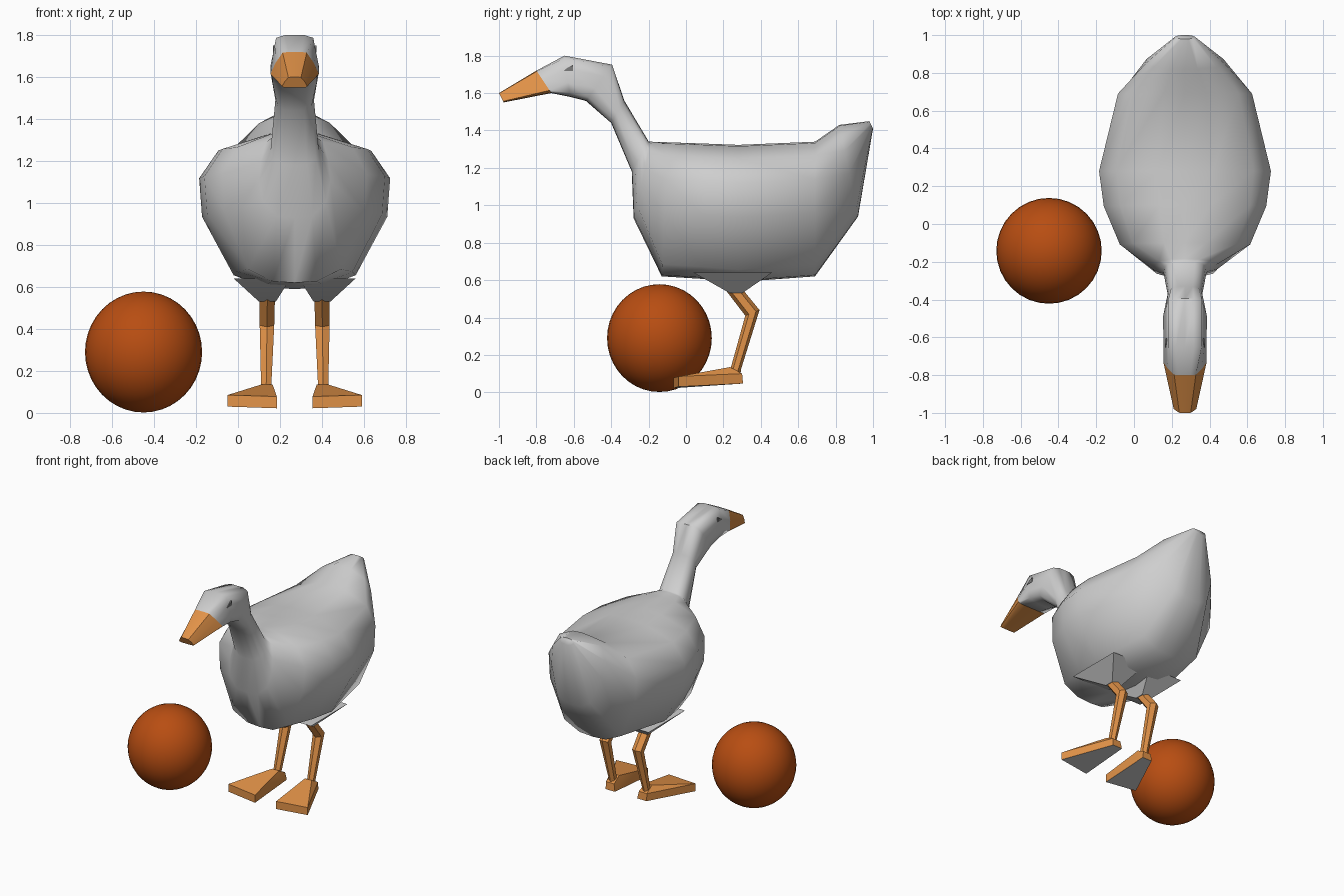
import bpy, bmesh, math
from mathutils import Vector

if "Cube" in bpy.data.objects:
    bpy.data.objects.remove(bpy.data.objects["Cube"])

CX = 0.27  # bird centre line


def material(name, rgb):
    m = bpy.data.materials.new(name)
    m.diffuse_color = (*rgb, 1)
    m.use_nodes = True
    m.node_tree.nodes["Principled BSDF"].inputs["Base Color"].default_value = m.diffuse_color
    return m


WHITE = material("feather_white", (0.62, 0.62, 0.62))
ORANGE = material("beak_orange", (0.76, 0.29, 0.065))
RUST = material("ball_rust", (0.48, 0.075, 0.006))
GREY = material("eye_grey", (0.2, 0.2, 0.2))


def finish(name, bm, mats, angle=45):
    bmesh.ops.recalc_face_normals(bm, faces=bm.faces)
    me = bpy.data.meshes.new(name)
    bm.to_mesh(me)
    bm.free()
    ob = bpy.data.objects.new(name, me)
    bpy.context.collection.objects.link(ob)
    for m in mats:
        me.materials.append(m)
    bpy.ops.object.select_all(action='DESELECT')
    ob.select_set(True)
    bpy.context.view_layer.objects.active = ob
    bpy.ops.object.shade_smooth_by_angle(angle=math.radians(angle))
    return ob


def loft(name, rings, mat, angle=45):
    bm = bmesh.new()
    loops = [[bm.verts.new(p) for p in r] for r in rings]
    n = len(loops[0])
    for a, b in zip(loops, loops[1:]):
        for i in range(n):
            j = (i + 1) % n
            bm.faces.new((a[i], a[j], b[j], b[i]))
    bm.faces.new(loops[0])
    bm.faces.new(loops[-1])
    return finish(name, bm, [mat], angle)


def section(half, top, bottom, w):
    """Mirrored ring between a top and a bottom point (y, z)."""
    full = half + [(-x, h) for x, h in half[-2:0:-1]]
    return [(CX + x * w,
             bottom[0] + (top[0] - bottom[0]) * h,
             bottom[1] + (top[1] - bottom[1]) * h) for x, h in full]


# Half cross-sections: (width fraction, height fraction)
BODY = [(0, 1), (.32, .99), (.8, .9), (1, .72), (.97, .47), (.64, .09), (.3, .01), (0, 0)]
NECK = [(0, 1), (.45, .98), (.8, .88), (.95, .65), (1, .42), (.88, .18), (.5, .02), (0, 0)]
HEAD = [(0, 1), (.4, 1), (.76, .94), (.85, .68), (.98, .35), (.9, .1), (.5, .01), (0, 0)]
BEAK = [(0, 1), (.25, 1), (.5, .97), (.8, .55), (1, .12), (.9, .03), (.5, 0), (0, 0)]

# Body, neck and head as one skin
beak_base = section(BEAK, (-.80, 1.72), (-.72, 1.6), .115)
skin = [
    beak_base,
    section(HEAD, (-.65, 1.8), (-.62, 1.58), .117),
    section(HEAD, (-.395, 1.752), (-.535, 1.558), .118),
    section(NECK, (-.33, 1.56), (-.40, 1.44), .092),
    section(NECK, (-.20, 1.342), (-.29, 1.18), .115),
    section(NECK, (-.185, 1.34), (-.28, .93), .17),
    section(BODY, (-.10, 1.337), (-.13, .62), .345),
    section(BODY, (.10, 1.33), (.08, .607), .43),
    section(BODY, (.28, 1.323), (.28, .59), .455),
    section(BODY, (.69, 1.34), (.69, .62), .355),
    section(BODY, (.82, 1.43), (.92, .94), .21),
    section(BODY, (.98, 1.45), (1.0, 1.41), .055),
]
loft("body", skin, WHITE, 60)

# Beak
loft("beak", [beak_base, section(BEAK, (-1.0, 1.6), (-.975, 1.55), .06)], ORANGE, 40)


def hull(name, points, mats, angle=30):
    bm = bmesh.new()
    for p in points:
        bm.verts.new(p)
    bmesh.ops.convex_hull(bm, input=bm.verts)
    return finish(name, bm, mats, angle)


def box_points(x0, x1, y0, y1, z):
    return [(x, y, z) for x in (x0, x1) for y in (y0, y1)]


for side, s in (("left", -1), ("right", 1)):
    # Feathered thigh tapering down to the leg
    pts = box_points(.02, .29, .04, .46, .64) + box_points(.09, .17, .235, .30, .53)
    hull(side + "_thigh", [(CX + s * x, y, z) for x, y, z in pts], [WHITE])

    # Bent leg: hip, knee, ankle (x, y, z, half width, half depth)
    path = [(.13, .24, .57, .042, .035), (.132, .355, .425, .04, .038),
            (.136, .262, .11, .027, .032), (.136, .258, .07, .03, .032)]
    rings = []
    for x, y, z, w, d in path:
        rings.append([(CX + s * x + w * math.cos(a), y + d * math.sin(a), z + .4 * d * math.sin(a))
                      for a in (math.pi * (k + .5) / 3 for k in range(6))])
    loft(side + "_leg", rings, ORANGE, 40)

    # Webbed foot, splayed outwards, with a pale sole
    foot = [(.09, .305, .047), (.165, .305, .047), (.10, .30, .10), (.165, .30, .10),
            (.105, .235, .135), (.16, .235, .135), (.095, .2, .105), (.18, .2, .105),
            (.085, -.068, .022), (.32, -.04, .03), (.085, -.068, .078), (.32, -.04, .085)]
    ob = hull(side + "_foot", [(CX + s * x, y, z) for x, y, z in foot], [ORANGE, WHITE])
    for f in ob.data.polygons:
        f.material_index = 1 if f.normal.z < -.7 else 0

    # Small eye
    eye = [(x, y, z) for x in (.08, .104) for y, z in
           ((-.655, 1.717), (-.605, 1.717), (-.605, 1.75), (-.635, 1.735))]
    hull(side + "_eye", [(CX + s * x, y, z) for x, y, z in eye], [GREY])

# Ball
bm = bmesh.new()
bmesh.ops.create_uvsphere(bm, u_segments=32, v_segments=20, radius=1)
for v in bm.verts:
    v.co = Vector((-.45 + .279 * v.co.x, -.142 + .28 * v.co.y, .29 + .288 * v.co.z))
finish("ball", bm, [RUST])
